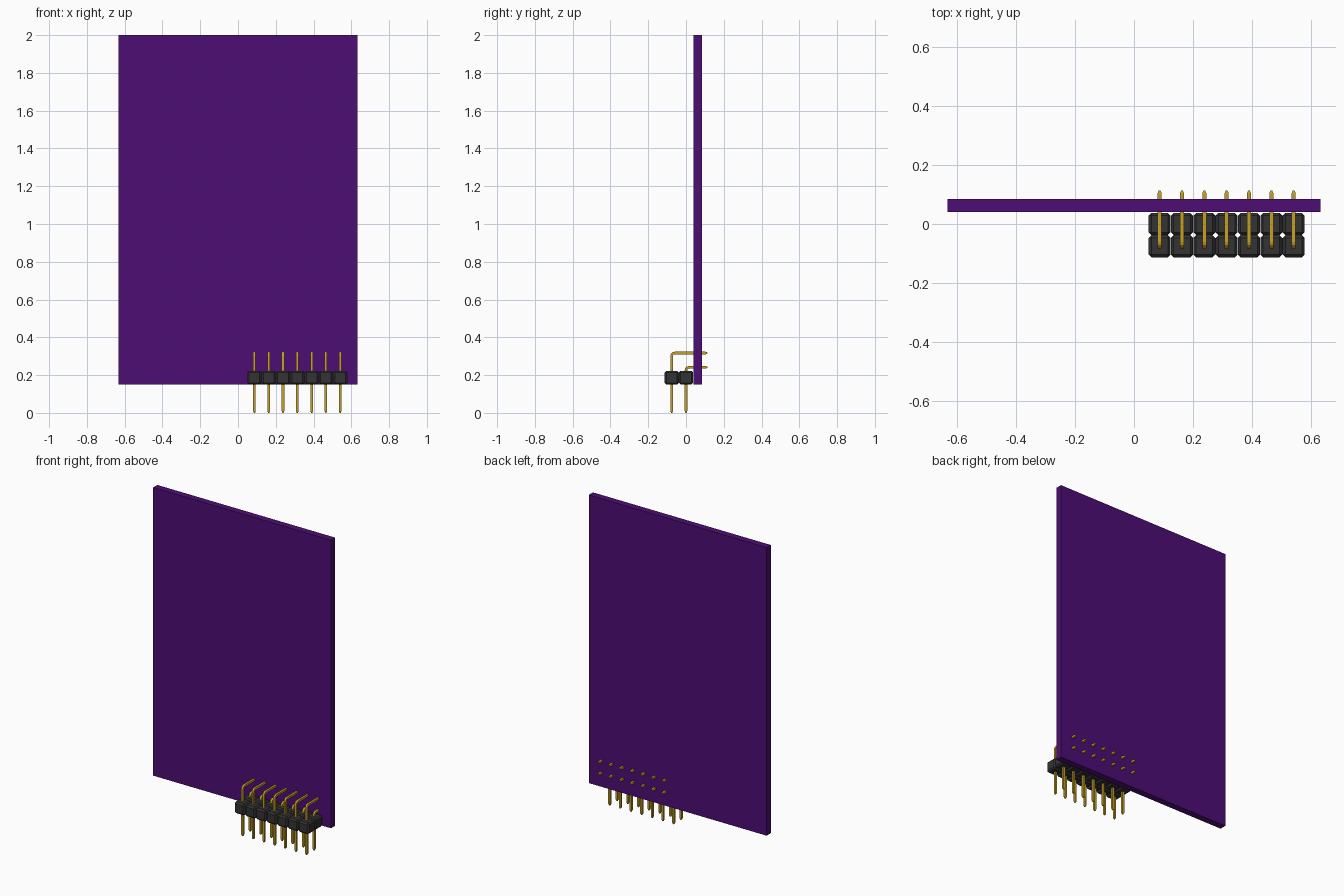
import bpy
import bmesh
import math
from mathutils import Vector

cube = bpy.data.objects.get("Cube")
if cube:
    bpy.data.objects.remove(cube, do_unlink=True)


def material(name, rgb):
    m = bpy.data.materials.new(name)
    m.use_nodes = True
    m.diffuse_color = (*rgb, 1)
    m.node_tree.nodes["Principled BSDF"].inputs["Base Color"].default_value = (*rgb, 1)
    return m


PURPLE = material("purple board", (0.075, 0.004, 0.178))
BLACK = material("black plastic", (0.033, 0.033, 0.033))
GOLD = material("gold metal", (0.56, 0.35, 0.02))


def finish(name, bm, mat):
    bmesh.ops.recalc_face_normals(bm, faces=bm.faces)
    mesh = bpy.data.meshes.new(name)
    bm.to_mesh(mesh)
    bm.free()
    mesh.materials.append(mat)
    obj = bpy.data.objects.new(name, mesh)
    bpy.context.collection.objects.link(obj)
    return obj


def box(name, lo, hi, mat, bevel=0):
    lo, hi = Vector(lo), Vector(hi)
    bm = bmesh.new()
    bmesh.ops.create_cube(bm, size=1)
    for v in bm.verts:
        v.co = (lo + hi) / 2 + v.co * (hi - lo)
    if bevel:
        bmesh.ops.bevel(bm, geom=bm.edges[:], offset=bevel, segments=1,
                        profile=0.5, affect='EDGES')
    return finish(name, bm, mat)


def bent_pin(name, x, y, z_bend, half=0.0068):
    """Square wire swept up from the tip, round a bend, then back through the board."""
    tip, taper, radius, y_end = 0.45, 0.010, 0.015, 0.114
    # Stations: y, z, direction angle, thickness factor
    path = [(y, 0.0, 90, tip), (y, taper, 90, 1)]
    for a in (0, 30, 60, 90):
        t = math.radians(a)
        path.append((y + radius * (1 - math.cos(t)),
                     z_bend - radius + radius * math.sin(t), 90 - a, 1))
    path += [(y_end - taper, z_bend, 0, 1), (y_end, z_bend, 0, tip)]
    bm = bmesh.new()
    rings = []
    for py, pz, angle, k in path:
        a = math.radians(angle)
        side = Vector((half * k, 0, 0))
        up = Vector((0, -math.sin(a), math.cos(a))) * half * k
        c = Vector((x, py, pz))
        rings.append([bm.verts.new(c + side * i + up * j)
                      for i, j in ((1, 1), (-1, 1), (-1, -1), (1, -1))])
    for r, s in zip(rings, rings[1:]):
        for i in range(4):
            j = (i + 1) % 4
            bm.faces.new((r[i], r[j], s[j], s[i]))
    bm.faces.new(rings[0])
    bm.faces.new(rings[-1])
    return finish(name, bm, GOLD)


# Circuit board
box("circuit_board", (-0.632, 0.041, 0.15), (0.632, 0.084, 2.0), PURPLE)

# Two-row header: a chamfered block and a bent pin at each position
PITCH, HALF = 0.0757, 0.0375
for row, (y, z_bend) in enumerate(((-0.0755, 0.317), (0.0, 0.2413))):
    row_name = ("front", "rear")[row]
    for col in range(7):
        x = 0.087 + col * PITCH
        box(f"{row_name}_header_block_{col + 1}",
            (x - HALF, y - HALF, 0.15), (x + HALF, y + HALF, 0.223), BLACK, 0.0095)
        bent_pin(f"{row_name}_pin_{col + 1}", x, y, z_bend)
